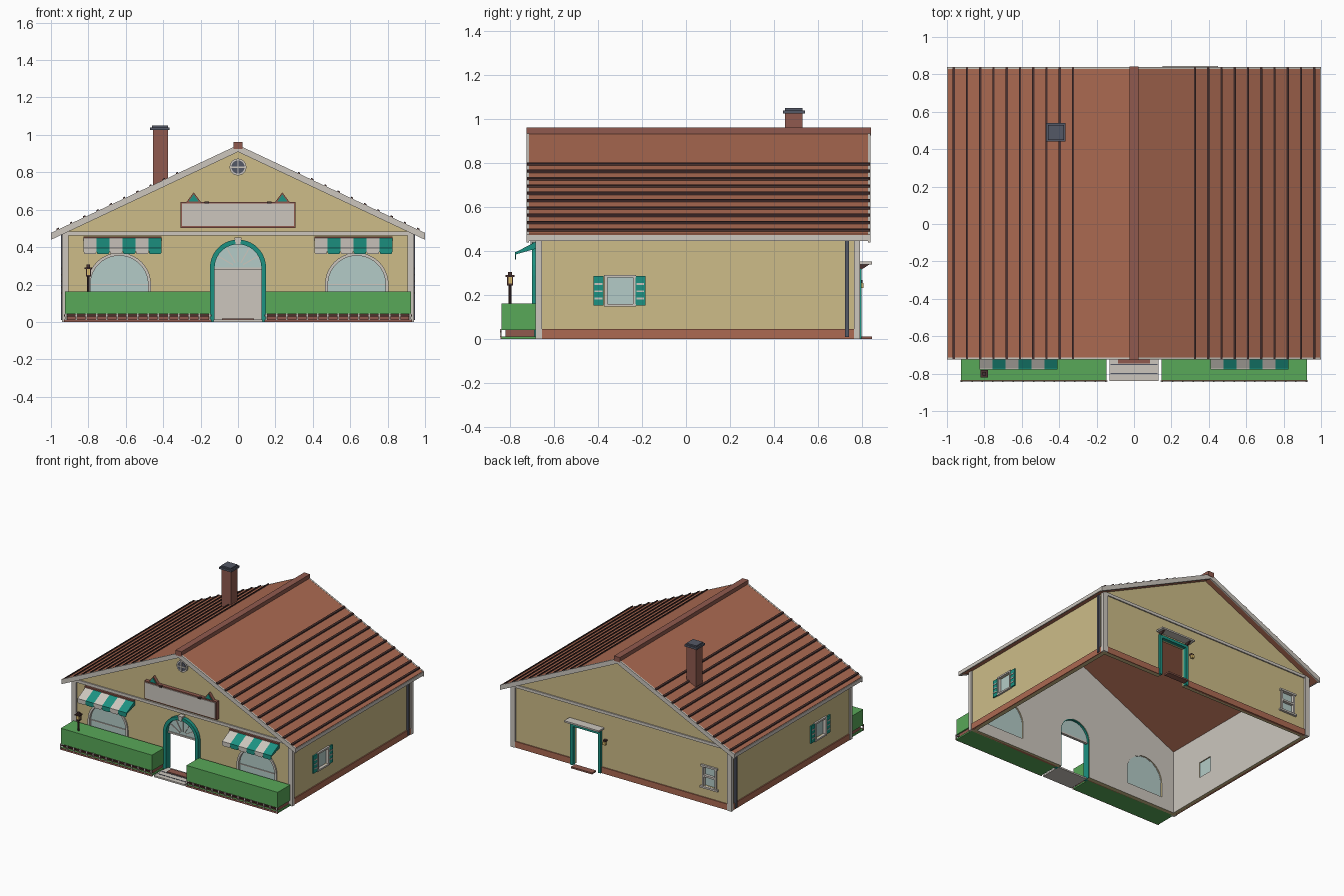
import bpy, bmesh, math

cube = bpy.data.objects.get("Cube")
if cube:
    bpy.data.objects.remove(cube, do_unlink=True)


def material(name, r, g, b):
    lin = [(c / 255 / 12.92) if c < 11 else ((c / 255 + 0.055) / 1.055) ** 2.4 for c in (r, g, b)]
    m = bpy.data.materials.new(name)
    m.use_nodes = True
    m.diffuse_color = (*lin, 1)
    m.node_tree.nodes["Principled BSDF"].inputs["Base Color"].default_value = (*lin, 1)
    return m


TAN = material("tan_plaster", 205, 188, 136)
ROOF = material("terracotta", 172, 106, 82)
BRICK = material("brick_red", 144, 90, 78)
TRIM = material("pale_trim", 204, 198, 190)
TEAL = material("teal_paint", 28, 146, 130)
GREEN = material("hedge_green", 88, 168, 88)
GLASS = material("pale_glass", 180, 203, 199)
SLATE = material("slate_grey", 84, 88, 102)
DARK = material("dark_brown", 74, 50, 48)
LAMP = material("lamp_yellow", 222, 190, 110)


def prism(name, mat, pts, a, b, axis="y"):
    """Extrude a 2D outline from a to b along x, y or z."""
    place = {"x": lambda p, t: (t, p[0], p[1]),
             "y": lambda p, t: (p[0], t, p[1]),
             "z": lambda p, t: (p[0], p[1], t)}[axis]
    bm = bmesh.new()
    lo = [bm.verts.new(place(p, a)) for p in pts]
    hi = [bm.verts.new(place(p, b)) for p in pts]
    bm.faces.new(lo)
    bm.faces.new(hi[::-1])
    for i in range(len(pts)):
        j = (i + 1) % len(pts)
        bm.faces.new((lo[i], lo[j], hi[j], hi[i]))
    bmesh.ops.recalc_face_normals(bm, faces=bm.faces[:])
    me = bpy.data.meshes.new(name)
    bm.to_mesh(me)
    bm.free()
    me.materials.append(mat)
    ob = bpy.data.objects.new(name, me)
    bpy.context.scene.collection.objects.link(ob)
    return ob


def box(name, mat, x0, x1, y0, y1, z0, z1):
    return prism(name, mat, [(x0, y0), (x1, y0), (x1, y1), (x0, y1)], z0, z1, "z")


def arch(cx, r, bottom, spring, n=20):
    curve = [(cx + r * math.cos(math.pi * i / n), spring + r * math.sin(math.pi * i / n)) for i in range(n + 1)]
    return [(cx + r, bottom)] + curve + [(cx - r, bottom)]


def arch_frame(cx, outer, inner, bottom, spring):
    return arch(cx, outer, bottom, spring) + arch(cx, inner, bottom, spring)[::-1]


def circle(cx, cz, r, n=24):
    return [(cx + r * math.cos(math.tau * i / n), cz + r * math.sin(math.tau * i / n)) for i in range(n)]


def roof_z(x):
    return 0.945 - 0.47 * abs(x)


def chevron(half, top, bottom):
    up = [(x, roof_z(x) + top) for x in (-half, 0, half)]
    return up + [(x, roof_z(x) + bottom) for x in (half, 0, -half)]


WX, Y0, Y1, T = 0.93, -0.672, 0.78, 0.03
DOOR_X = 0.30

# Hollow walls with openings
walls = prism("walls", TAN, [(-WX, 0), (WX, 0), (WX, roof_z(WX) - 0.015), (0, 0.93),
                             (-WX, roof_z(WX) - 0.015)], Y0, Y1)
walls.data.materials.append(TRIM)
cutters = [box("room_cutter", TAN, T - WX, WX - T, Y0 + T, Y1 - T, -0.2, 1.3),
           prism("door_cutter", TAN, arch(0, 0.13, -0.1, 0.29), Y0 - 0.1, Y0 + 0.1),
           box("back_door_cutter", TAN, DOOR_X - 0.11, DOOR_X + 0.11, 0.7, 0.9, -0.1, 0.30),
           box("side_window_cutter", TAN, -1.1, 1.1, -0.36, -0.24, 0.16, 0.28),
           box("back_window_cutter", TAN, -0.80, -0.70, 0.7, 0.9, 0.135, 0.285)]
cutters += [prism("window_cutter", TAN, arch(s * 0.635, 0.158, 0.09, 0.2), Y0 - 0.1, Y0 + 0.1) for s in (-1, 1)]
bpy.context.view_layer.objects.active = walls
for c in cutters:
    c.hide_render = True
    mod = walls.modifiers.new("cut", "BOOLEAN")
    mod.operation, mod.solver, mod.object = "DIFFERENCE", "EXACT", c
    bpy.ops.object.modifier_apply(modifier=mod.name)
    bpy.data.objects.remove(c, do_unlink=True)
for p in walls.data.polygons:
    c, n = p.center, p.normal
    side = abs(abs(c.x) - WX + T) < 0.001 and abs(n.x) > 0.9
    end = min(abs(c.y - Y0 - T), abs(c.y - Y1 + T)) < 0.001 and abs(n.y) > 0.9
    p.material_index = 1 if side or end else 0

# Roof, edge boards, tile battens and ridge
prism("roof", ROOF, chevron(0.995, 0, -0.03), -0.715, 0.83)
for y in (-0.725, 0.828):
    prism("gable_board", TRIM, chevron(1.0, 0.001, -0.036), y, y + 0.012)
for s in (-1, 1):
    box("eave_board", TRIM, s * 0.992, s, -0.725, 0.84, 0.447, 0.474)
    for i in range(10):
        x = 0.326 + i * 0.0708
        prism("roof_batten", DARK, [(s * (x + dx), roof_z(x + dx) + dz)
              for dx, dz in ((-0.006, -0.005), (0.006, -0.005), (0.006, 0.009), (-0.006, 0.009))], -0.722, 0.836)
box("ridge_cap", BRICK, -0.025, 0.025, -0.726, 0.842, 0.925, 0.963)

# Chimney
box("chimney", BRICK, -0.455, -0.375, 0.45, 0.53, 0.7, 1.03)
box("chimney_cap", SLATE, -0.47, -0.365, 0.44, 0.54, 1.025, 1.04)
box("chimney_cap_top", SLATE, -0.46, -0.375, 0.45, 0.53, 1.04, 1.05)

# Corner posts, wall bands, plinth and downpipes
for s in (-1, 1):
    for a, b in ((-0.684, -0.655), (0.765, 0.792)):
        box("corner_post", TRIM, s * 0.905, s * 0.942, a, b, 0, 0.475)
    box("side_plinth", ROOF, s * 0.92, s * 0.938, -0.655, 0.767, 0, 0.047)
    box("front_plinth", ROOF, s * 0.15, s * 0.905, -0.68, -0.66, 0, 0.047)
    box("downpipe", SLATE, s * 0.928, s * 0.946, 0.723, 0.741, 0.01, 0.47)
for x0, x1 in ((-0.905, DOOR_X - 0.13), (DOOR_X + 0.13, 0.905)):
    box("back_plinth", ROOF, x0, x1, 0.77, 0.788, 0, 0.047)
for y in (-0.681, 0.778):
    box("gable_band", TRIM, -0.94, 0.94, y, y + 0.011, 0.462, 0.484)

# Front door surround with fanlight
prism("front_door_frame", TEAL, arch_frame(0, 0.15, 0.125, 0, 0.29), -0.70, -0.645)
prism("fanlight", GLASS, arch(0, 0.127, 0.285, 0.29), -0.668, -0.66)
box("transom", TRIM, -0.127, 0.127, -0.675, -0.655, 0.28, 0.292)
for i in range(1, 6):
    a = math.pi * i / 6
    c, s = math.cos(a), math.sin(a)
    prism("fanlight_bar", TRIM, [(c * r - s * w, 0.29 + s * r + c * w) for r, w in
          ((0.03, -0.003), (0.126, -0.003), (0.126, 0.003), (0.03, 0.003))], -0.673, -0.667)
prism("keystone", TRIM, [(-0.012, 0.415), (0.012, 0.415), (0.02, 0.452), (-0.02, 0.452)], -0.708, -0.66)
box("front_step", TRIM, -0.13, 0.13, -0.84, -0.67, 0, 0.012)
for y in (-0.80, -0.752):
    box("step_groove", SLATE, -0.125, 0.125, y - 0.003, y + 0.003, 0.01, 0.014)
box("door_mat", BRICK, -0.085, 0.085, -0.745, -0.69, 0.012, 0.018)

# Arched windows, striped awnings and hedges on both sides of the door
for s in (-1, 1):
    cx = s * 0.635
    prism("arched_glass", GLASS, arch(cx, 0.16, 0.09, 0.2), -0.664, -0.65)
    prism("arched_frame", TRIM, arch_frame(cx, 0.17, 0.154, 0.09, 0.2), -0.682, -0.648)
    box("window_bar", TRIM, cx - 0.155, cx + 0.155, -0.67, -0.66, 0.197, 0.203)
    left = s * 0.617 - 0.209
    for i in range(6):
        w = 0.0697
        x = left + i * w
        mat = TEAL if i % 2 else TRIM
        prism("awning_stripe", mat, [(-0.67, 0.45), (-0.775, 0.395), (-0.775, 0.385), (-0.67, 0.415)], x, x + w, "x")
        scallop = [(px, 0.752 - pz) for px, pz in arch(x + w / 2, w / 2, 0.356, 0.372, 8)]
        prism("awning_valance", mat, [(px, max(pz, 0.362)) for px, pz in scallop], -0.778, -0.772)
    box("awning_rail", BRICK, left, left + 6 * w, -0.69, -0.67, 0.448, 0.458)

    a, b = sorted((s * 0.147, s * 0.925))
    box("hedge", GREEN, a, b, -0.838, -0.685, 0.042, 0.163)
    box("planting_bed", GREEN, a, b, -0.84, -0.67, 0, 0.012)
    box("hedge_footing", BRICK, a + 0.01, b - 0.01, -0.82, -0.69, 0.01, 0.043)
    box("bed_edging", BRICK, a - 0.005, b + 0.005, -0.843, -0.838, 0, 0.014)
    box("edging_rail", DARK, a - 0.005, b + 0.005, -0.843, -0.839, 0.03, 0.04)
    for i in range(15):
        x = a + 0.004 + i * (b - a - 0.008) / 14
        box("edging_picket", TRIM, x - 0.004, x + 0.004, -0.845, -0.839, 0.01, 0.046)

# Sign board with small pediments and spotlights
box("sign_frame", BRICK, -0.308, 0.308, -0.70, -0.67, 0.503, 0.642)
box("sign_panel", TRIM, -0.299, 0.299, -0.705, -0.695, 0.512, 0.633)
for s in (-1, 1):
    x = s * 0.237
    prism("sign_pediment_edge", BRICK, [(x - 0.038, 0.642), (x + 0.038, 0.642), (x, 0.692)], -0.695, -0.67)
    prism("sign_pediment", TEAL, [(x - 0.026, 0.645), (x + 0.026, 0.645), (x, 0.682)], -0.70, -0.69)
    box("sign_spotlight", DARK, s * 0.155, s * 0.178, -0.715, -0.69, 0.633, 0.645)

# Round gable window
prism("round_window_frame", TRIM, circle(0, 0.828, 0.045), -0.685, -0.668)
prism("round_window_pane", SLATE, circle(0, 0.828, 0.035), -0.688, -0.68)
box("round_window_bar", TRIM, -0.004, 0.004, -0.692, -0.685, 0.793, 0.863)
box("round_window_crossbar", TRIM, -0.035, 0.035, -0.692, -0.685, 0.824, 0.832)

# Shuttered side windows
for s in (-1, 1):
    box("side_glass", GLASS, s * 0.908, s * 0.92, -0.362, -0.238, 0.158, 0.282)
    for y in (-0.37, -0.242):
        box("side_frame_upright", TRIM, s * 0.91, s * 0.942, y, y + 0.012, 0.15, 0.292)
    for z in (0.148, 0.28):
        box("side_frame_rail", TRIM, s * 0.91, s * 0.944, -0.372, -0.228, z, z + 0.012)
    for y in (-0.42, -0.23):
        box("shutter", TEAL, s * 0.925, s * 0.94, y, y + 0.045, 0.152, 0.286)
        for z in (0.185, 0.218, 0.251):
            box("shutter_slat", TRIM, s * 0.93, s * 0.943, y + 0.005, y + 0.04, z - 0.004, z + 0.004)

# Back window
box("back_glass", GLASS, -0.802, -0.698, 0.758, 0.768, 0.133, 0.287)
for x in (-0.81, -0.702):
    box("back_frame_upright", TRIM, x, x + 0.012, 0.76, 0.79, 0.13, 0.29)
for z, e in ((0.12, 0.015), (0.205, 0), (0.283, 0.01)):
    box("back_frame_rail", TRIM, -0.81 - e, -0.69 + e, 0.76, 0.79 + e / 2, z, z + 0.014)

# Back door surround, canopy, step and wall light
for x in (DOOR_X - 0.13, DOOR_X + 0.108):
    box("back_door_jamb", TEAL, x, x + 0.022, 0.77, 0.797, 0, 0.32)
box("back_door_head", TEAL, DOOR_X - 0.13, DOOR_X + 0.13, 0.77, 0.797, 0.298, 0.32)
box("canopy", TRIM, DOOR_X - 0.148, DOOR_X + 0.148, 0.775, 0.846, 0.34, 0.352)
for x in (DOOR_X - 0.125, DOOR_X + 0.113):
    prism("canopy_bracket", DARK, [(0.78, 0.34), (0.835, 0.34), (0.78, 0.305)], x, x + 0.012, "x")
box("back_step", BRICK, DOOR_X - 0.09, DOOR_X + 0.09, 0.795, 0.845, 0, 0.012)
box("wall_light_mount", DARK, 0.125, 0.145, 0.775, 0.802, 0.255, 0.268)
box("wall_light", LAMP, 0.125, 0.145, 0.79, 0.808, 0.232, 0.255)

# Lamp post in the left hedge
LX, LY = -0.80, -0.80
prism("lamp_post", DARK, circle(LX, LY, 0.006, 8), 0.01, 0.25, "z")
box("lamp_base", DARK, LX - 0.014, LX + 0.014, LY - 0.014, LY + 0.014, 0.244, 0.252)
box("lamp_glass", LAMP, LX - 0.011, LX + 0.011, LY - 0.011, LY + 0.011, 0.252, 0.284)
for dx in (-1, 1):
    for dy in (-1, 1):
        x, y = LX + dx * 0.011, LY + dy * 0.011
        box("lamp_corner", DARK, x - 0.003, x + 0.003, y - 0.003, y + 0.003, 0.252, 0.284)
box("lamp_roof", DARK, LX - 0.02, LX + 0.02, LY - 0.02, LY + 0.02, 0.283, 0.292)
box("lamp_finial", DARK, LX - 0.009, LX + 0.009, LY - 0.009, LY + 0.009, 0.292, 0.306)
